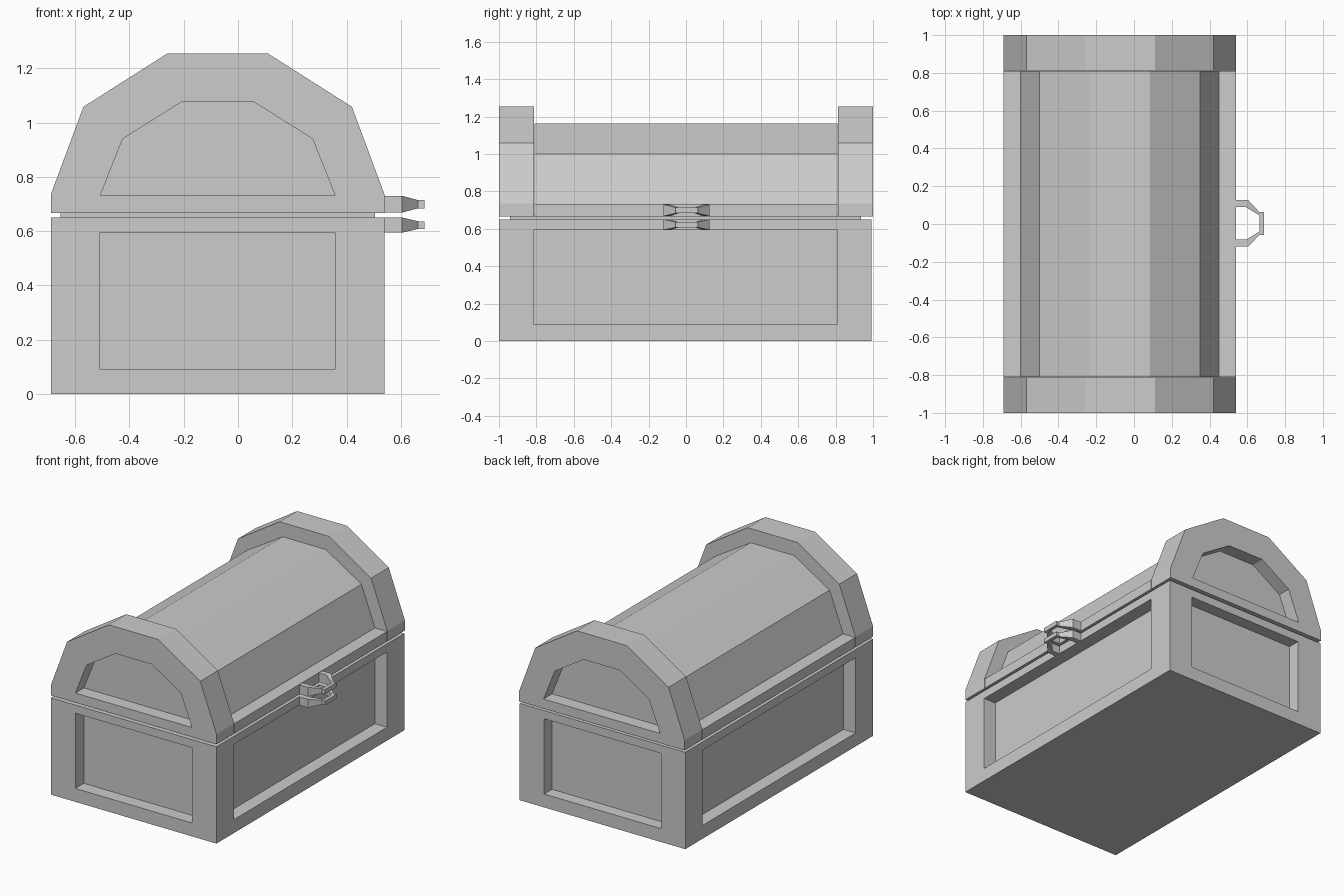
import bpy
import bmesh

if "Cube" in bpy.data.objects:
    bpy.data.objects.remove(bpy.data.objects["Cube"])

grey = bpy.data.materials.new("plain grey")
grey.use_nodes = True
grey.diffuse_color = (0.604, 0.604, 0.604, 1)
grey.node_tree.nodes["Principled BSDF"].inputs["Base Color"].default_value = grey.diffuse_color

MID = -0.075          # the chest's centre line in x
DEPTH = 0.09          # how far every panel is sunk


def finish(name, bm):
    bmesh.ops.recalc_face_normals(bm, faces=bm.faces)
    mesh = bpy.data.meshes.new(name)
    bm.to_mesh(mesh)
    bm.free()
    mesh.materials.append(grey)
    obj = bpy.data.objects.new(name, mesh)
    bpy.context.collection.objects.link(obj)
    return obj


def prism(name, half, y0, y1):
    """Extrude a profile, given as its +x half (offset, z), along y."""
    profile = [(MID + x, z) for x, z in half]
    profile += [(MID - x, z) for x, z in reversed(half)]
    bm = bmesh.new()
    face = bm.faces.new([bm.verts.new((x, y0, z)) for x, z in profile])
    side = bmesh.ops.extrude_face_region(bm, geom=[face])["geom"]
    verts = [v for v in side if isinstance(v, bmesh.types.BMVert)]
    bmesh.ops.translate(bm, verts=verts, vec=(0, y1 - y0, 0))
    return finish(name, bm)


def box(name, x0, x1, y0, y1, z0, z1):
    bm = bmesh.new()
    bmesh.ops.create_cube(bm, size=1)
    for v in bm.verts:
        v.co.x = x1 if v.co.x > 0 else x0
        v.co.y = y1 if v.co.y > 0 else y0
        v.co.z = z1 if v.co.z > 0 else z0
    return finish(name, bm)


def carve(target, cutter):
    mod = target.modifiers.new("recess", "BOOLEAN")
    mod.operation = "DIFFERENCE"
    mod.solver = "EXACT"
    mod.object = cutter
    bpy.context.view_layer.objects.active = target
    bpy.ops.object.modifier_apply(modifier=mod.name)
    bpy.data.objects.remove(cutter)


# Chest body with a sunk panel in each of the four sides
W = 0.615
body = box("body", MID - W, MID + W, -1, 0.993, 0, 0.65)
for s in (-1, 1):
    xs = sorted((MID + s * (W - DEPTH), MID + s * (W + 0.1)))
    carve(body, box("side_cutter", *xs, -0.815, 0.81, 0.09, 0.595))
    ys = sorted((s * (1 - DEPTH), s * 1.1))
    carve(body, box("end_cutter", MID - 0.433, MID + 0.433, *ys, 0.09, 0.595))

# Narrow seam between body and lid
box("seam", -0.655, 0.505, -0.94, 0.935, 0.645, 0.672)

# Lid: rim, barrel top and two raised end arches
box("lid_rim", MID - W, MID + W, -0.81, 0.81, 0.667, 0.733)
barrel = [(0.525, 0.72), (0.525, 0.735), (0.425, 1.0), (0.16, 1.162)]
prism("lid_barrel", barrel, -0.81, 0.81)
arch = [(W, 0.667), (W, 0.735), (0.495, 1.058), (0.185, 1.255)]
recess = [(0.433, 0.731), (0.35, 0.94), (0.135, 1.075)]
for name, s in (("front_arch", -1), ("back_arch", 1)):
    end = prism(name, arch, *sorted((s * 0.813, s)))
    carve(end, prism("arch_cutter", recess, *sorted((s * (1 - DEPTH), s * 1.1))))


# Clasp loops: arm sections are (outer x, outer y, inner x, inner y, half height)
def clasp(name, z, tall, thin):
    arm = [(0.53, 0.123, 0.53, 0.086, tall), (0.605, 0.123, 0.593, 0.086, tall),
           (0.664, 0.06, 0.664, 0.043, thin)]
    path = arm + [(0.687, 0.06, 0.664, 0.043, thin)]
    bm = bmesh.new()
    rings = []
    for s, sections in ((1, path), (-1, path[::-1])):
        for ox, oy, ix, iy, h in sections:
            rings.append([bm.verts.new(p) for p in (
                (ox, s * oy + 0.003, z - h), (ox, s * oy + 0.003, z + h),
                (ix, s * iy + 0.003, z + h), (ix, s * iy + 0.003, z - h))])
    for a, b in zip(rings, rings[1:]):
        for i in range(4):
            j = (i + 1) % 4
            bm.faces.new((a[i], a[j], b[j], b[i]))
    bm.faces.new(rings[0])
    bm.faces.new(rings[-1])
    bmesh.ops.remove_doubles(bm, verts=bm.verts, dist=0.0001)
    finish(name, bm)


clasp("lid_clasp", 0.699, 0.031, 0.015)
clasp("body_clasp", 0.622, 0.028, 0.014)
